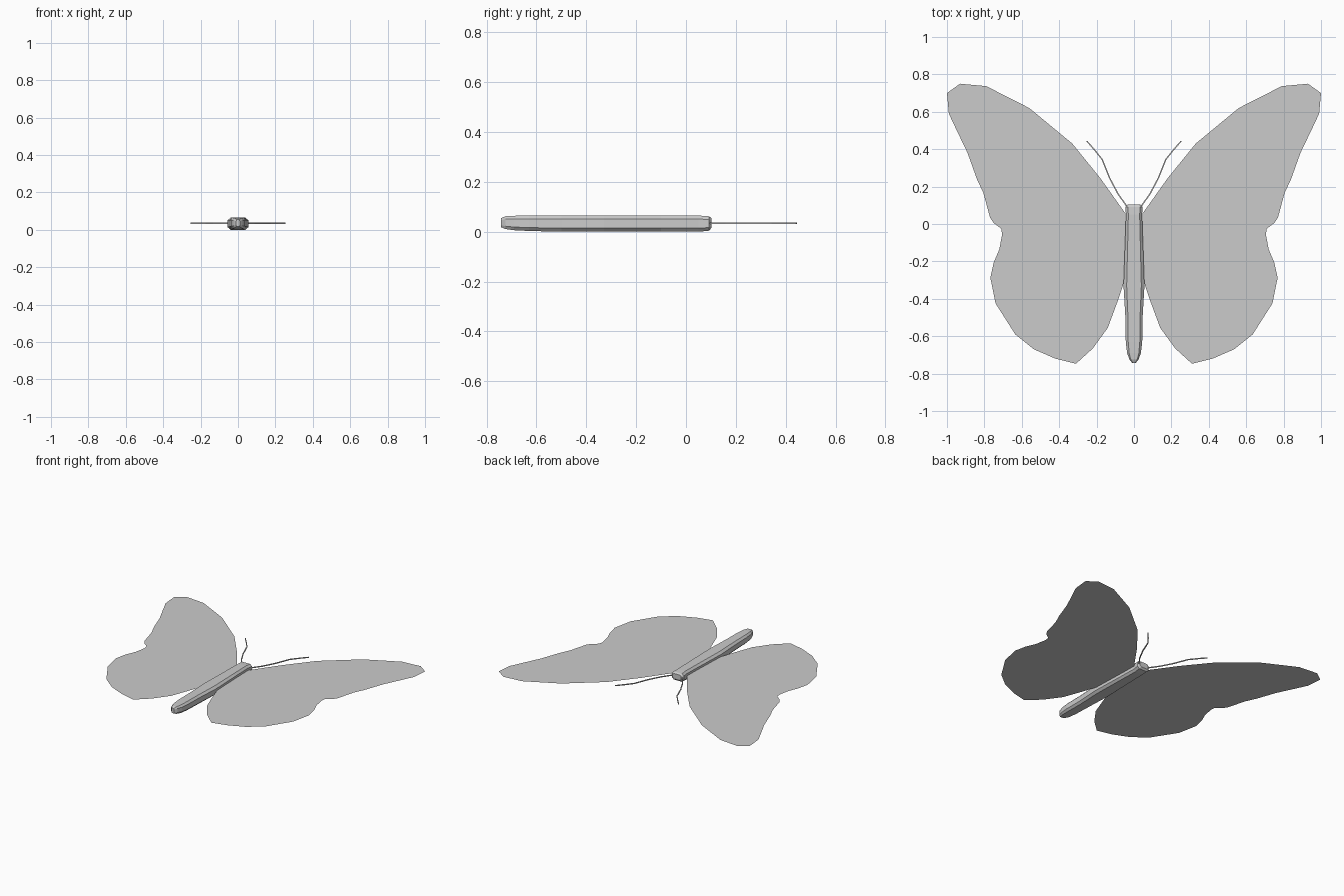
import bpy, bmesh

if "Cube" in bpy.data.objects:
    bpy.data.objects.remove(bpy.data.objects["Cube"])

MID = 0.035


def finish(name, bm, mirror=False):
    mesh = bpy.data.meshes.new(name)
    bm.to_mesh(mesh)
    bm.free()
    ob = bpy.data.objects.new(name, mesh)
    bpy.context.collection.objects.link(ob)
    if mirror:
        mod = ob.modifiers.new("mirror", 'MIRROR')
        mod.use_mirror_merge = False
    return ob


# Wings: one flat sheet per side, facing up
outline = [
    (.045, .055), (.18, .245), (.33, .43), (.56, .62), (.79, .737), (.93, .75),
    (1, .70), (.99, .59), (.95, .505), (.89, .38), (.84, .24), (.805, .165),
    (.77, .035), (.75, .005), (.71, -.025), (.705, -.055), (.72, -.135), (.75, -.205),
    (.768, -.288), (.74, -.425), (.635, -.59), (.535, -.67), (.42, -.72),
    (.31, -.747), (.22, -.665), (.14, -.555), (.09, -.42), (.06, -.33), (.045, -.28)]
bm = bmesh.new()
face = bm.faces.new([bm.verts.new((x, y, MID)) for x, y in outline])
face.normal_update()
if face.normal.z < 0:
    face.normal_flip()
finish("wings", bm, True)

# Body: chamfered bar lofted along y (y, half width, bottom, top)
stations = [
    (.103, .034, .016, .054), (.092, .047, .004, .062), (.05, .043, 0, .065),
    (-.10, .048, 0, .065), (-.33, .056, 0, .065), (-.50, .046, 0, .065),
    (-.63, .044, .003, .065), (-.69, .037, .006, .064),
    (-.725, .024, .011, .062), (-.742, .010, .018, .054)]
bm = bmesh.new()
rings = []
for y, w, lo, hi in stations:
    cx, cz = w * 0.3, (hi - lo) * 0.22
    section = [(w, lo + cz), (w, hi - cz), (w - cx, hi), (cx - w, hi),
               (-w, hi - cz), (-w, lo + cz), (cx - w, lo), (w - cx, lo)]
    rings.append([bm.verts.new((x, y, z)) for x, z in section])
for a, b in zip(rings, rings[1:]):
    for i in range(8):
        j = (i + 1) % 8
        bm.faces.new((a[i], a[j], b[j], b[i]))
bm.faces.new(rings[0])
bm.faces.new(rings[-1][::-1])
bmesh.ops.recalc_face_normals(bm, faces=bm.faces[:])
finish("body", bm)

# Antennae: thin square rods curving outward
path = [(.035, .09), (.085, .16), (.13, .245), (.17, .345), (.21, .395), (.252, .443)]
r = 0.003
bm = bmesh.new()
rings = [[bm.verts.new((x + dx * r, y - dx * r * .5, MID + dz * r))
          for dx, dz in ((-1, -1), (1, -1), (1, 1), (-1, 1))] for x, y in path]
for a, b in zip(rings, rings[1:]):
    for i in range(4):
        j = (i + 1) % 4
        bm.faces.new((a[i], a[j], b[j], b[i]))
bm.faces.new(rings[0])
bm.faces.new(rings[-1])
bmesh.ops.recalc_face_normals(bm, faces=bm.faces[:])
finish("antennae", bm, True)
